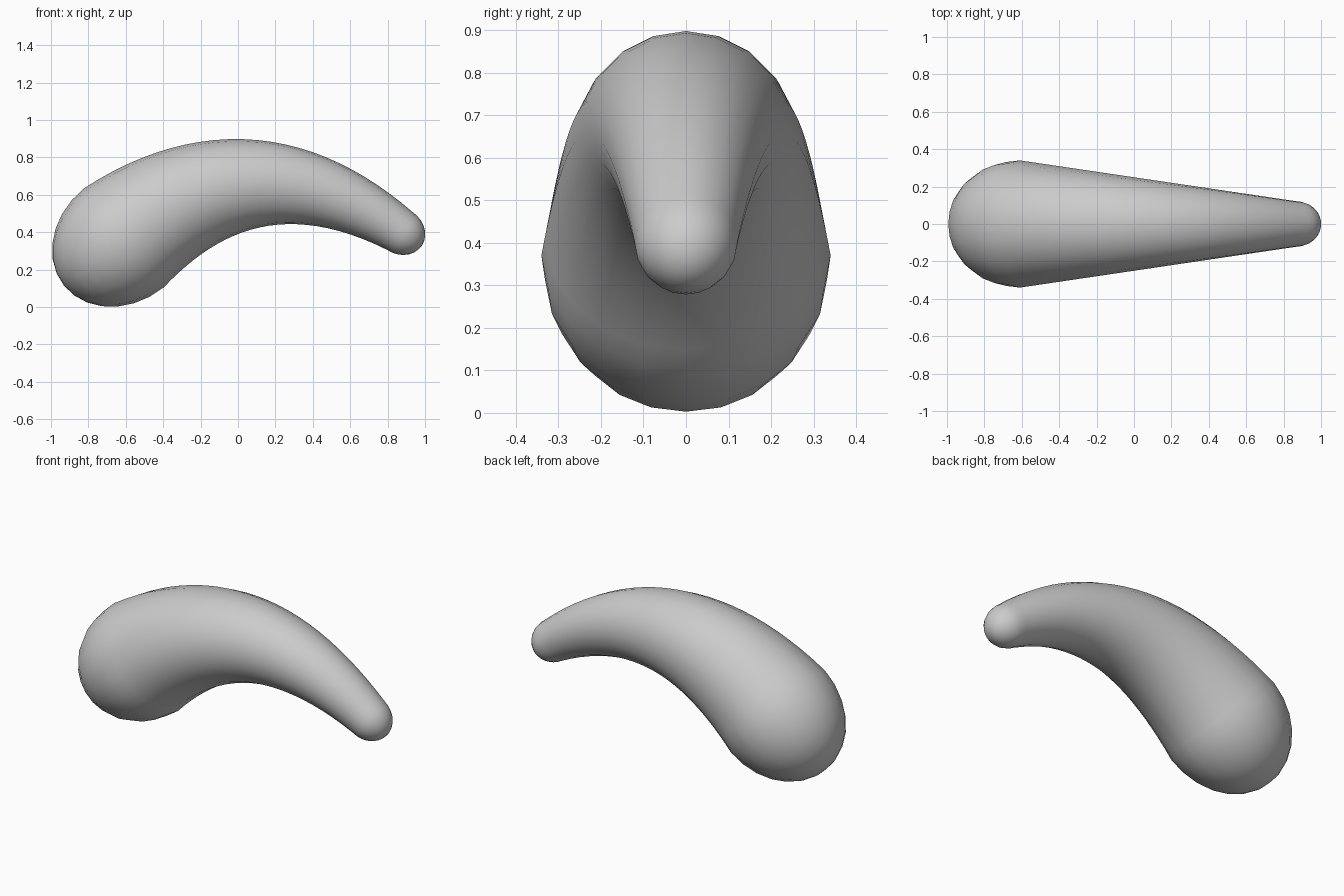
import bpy, bmesh, math
from mathutils import Vector

if "Cube" in bpy.data.objects:
    bpy.data.objects.remove(bpy.data.objects["Cube"])

SIDES, STEPS, CAP = 20, 24, 7
P0, P1, P2 = Vector((-0.61, 0, 0.37)), Vector((0.093, 0, 0.93)), Vector((0.865, 0, 0.407))
R0, R1 = 0.34, 0.122          # thick and thin end radii
CAP0, CAP1 = 0.41, 0.142      # cap lengths


def centre(t):
    return P0 * (1 - t) ** 2 + P1 * 2 * t * (1 - t) + P2 * t * t


def tangent(t):
    return ((P1 - P0) * (1 - t) + (P2 - P1) * t).normalized()


# Ring list: centre, direction, radius
rings = []
d0, d1 = tangent(0), tangent(1)
for i in range(1, CAP):
    a = math.pi / 2 * i / CAP
    rings.append((P0 - d0 * CAP0 * math.cos(a), d0, R0 * math.sin(a)))
for i in range(STEPS + 1):
    t = i / STEPS
    c = centre(t)
    f = (c.x - P0.x) / (P2.x - P0.x)
    rings.append((c, tangent(t), R0 + (R1 - R0) * f))
for i in range(1, CAP):
    a = math.pi / 2 * i / CAP
    rings.append((P2 + d1 * CAP1 * math.sin(a), d1, R1 * math.cos(a)))

# Curved tapering body with rounded ends
bm = bmesh.new()
loops = []
for c, d, r in rings:
    up = Vector((-d.z, 0, d.x))
    side = Vector((0, 1, 0))
    loops.append([bm.verts.new(c + r * (up * math.cos(a) + side * math.sin(a)))
                  for a in (2 * math.pi * k / SIDES for k in range(SIDES))])
start = bm.verts.new(P0 - d0 * CAP0)
end = bm.verts.new(P2 + d1 * CAP1)
for k in range(SIDES):
    n = (k + 1) % SIDES
    for a, b in zip(loops, loops[1:]):
        bm.faces.new((a[k], a[n], b[n], b[k]))
    bm.faces.new((start, loops[0][n], loops[0][k]))
    bm.faces.new((end, loops[-1][k], loops[-1][n]))
bmesh.ops.recalc_face_normals(bm, faces=bm.faces)
for f in bm.faces:
    f.smooth = True

mesh = bpy.data.meshes.new("curved_body")
bm.to_mesh(mesh)
bm.free()
body = bpy.data.objects.new("curved_body", mesh)
bpy.context.collection.objects.link(body)
